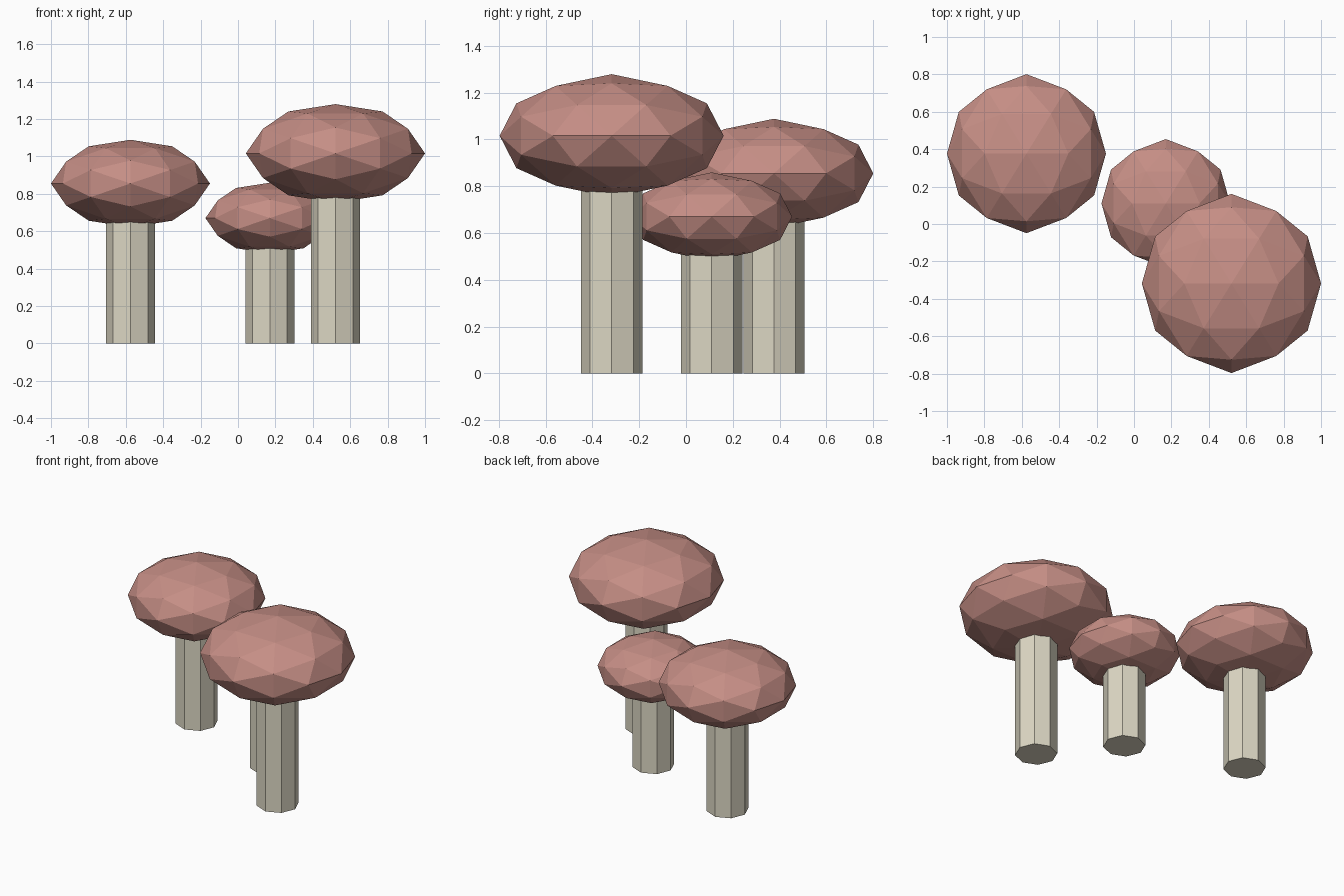
import bpy, bmesh
from itertools import combinations
from mathutils import Vector, Matrix

if "Cube" in bpy.data.objects:
    bpy.data.objects.remove(bpy.data.objects["Cube"])


def material(name, color):
    m = bpy.data.materials.new(name)
    m.diffuse_color = color
    m.use_nodes = True
    m.node_tree.nodes["Principled BSDF"].inputs["Base Color"].default_value = m.diffuse_color
    return m


def add_object(name, bm, mat):
    bmesh.ops.recalc_face_normals(bm, faces=bm.faces[:])
    mesh = bpy.data.meshes.new(name)
    bm.to_mesh(mesh)
    bm.free()
    mesh.materials.append(mat)
    obj = bpy.data.objects.new(name, mesh)
    bpy.context.collection.objects.link(obj)
    return obj


# Unit icosphere with an edge midpoint on every axis: 12 corners + 30 midpoints
def icosphere_points():
    t = (1 + 5 ** 0.5) / 2
    corners = []
    for a in (-1, 1):
        for b in (-t, t):
            corners += [Vector((a, 0, b)), Vector((0, b, a)), Vector((b, a, 0))]
    mids = [(p + q) / 2 for p, q in combinations(corners, 2) if (p - q).length < 2.1]
    return [p.normalized() for p in corners + mids]


# Faceted, flattened cap
def add_cap(name, x, y, z, radius):
    bm = bmesh.new()
    for p in icosphere_points():
        bm.verts.new((x + p.x * radius, y + p.y * radius, z + p.z * radius * 0.55))
    bmesh.ops.convex_hull(bm, input=bm.verts[:])
    return add_object(name, bm, cap_mat)


# Straight eight-sided stem, ending inside the cap
def add_stem(name, x, y, height):
    bm = bmesh.new()
    bmesh.ops.create_cone(bm, cap_ends=True, segments=8, radius1=0.131, radius2=0.131,
                          depth=height, matrix=Matrix.Translation((x, y, height / 2)))
    return add_object(name, bm, stem_mat)


cap_mat = material("cap_red", (0.56, 0.27, 0.235, 1))
stem_mat = material("stem_cream", (0.72, 0.68, 0.55, 1))

# Three mushrooms: x, y, cap centre height, cap radius
mushrooms = {
    "left": (-0.575, 0.376, 0.855, 0.425),
    "middle": (0.17, 0.11, 0.67, 0.344),
    "right": (0.521, -0.318, 1.016, 0.479),
}
for side, (x, y, z, r) in mushrooms.items():
    add_stem(side + "_stem", x, y, z)
    add_cap(side + "_cap", x, y, z, r)
